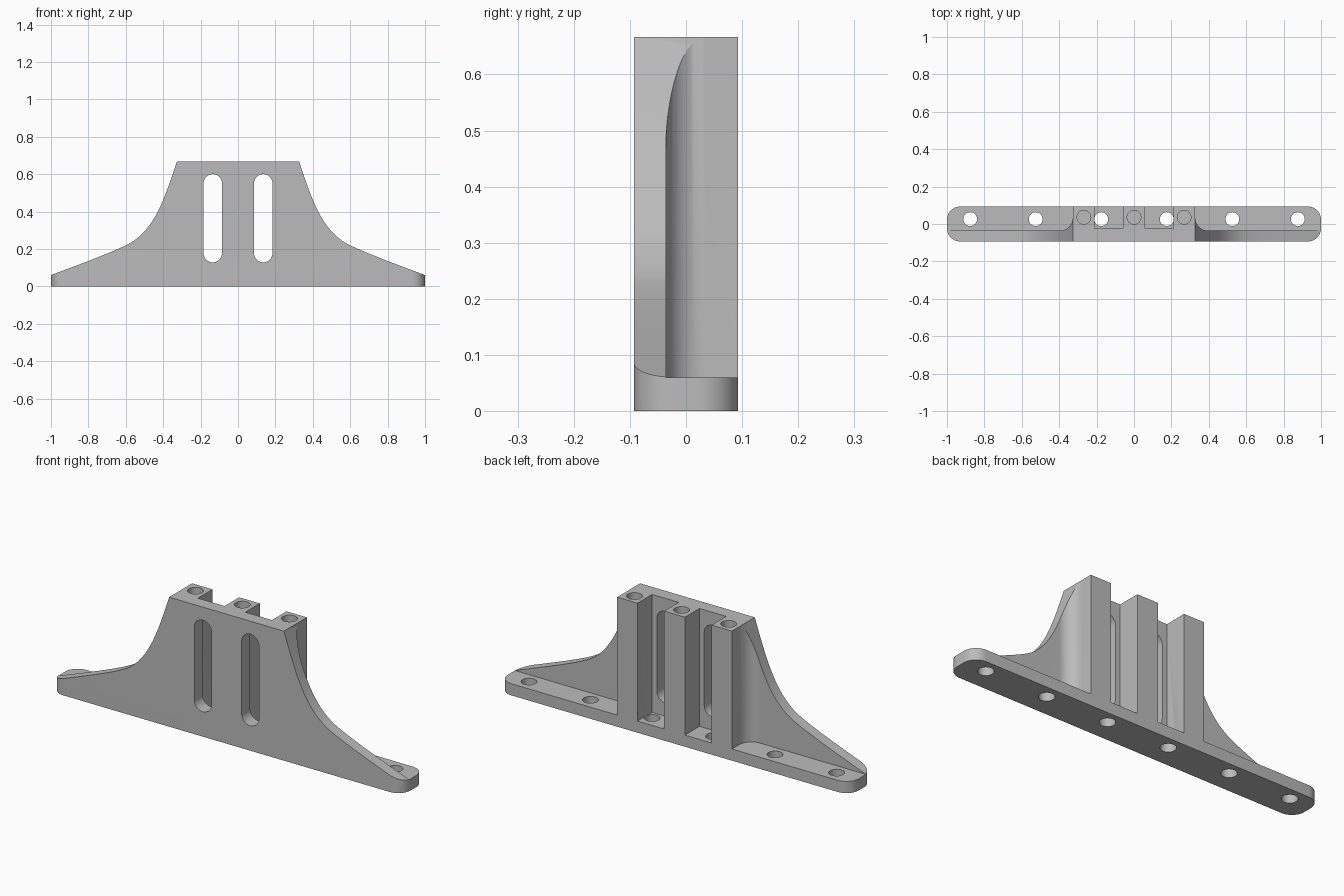
import bpy, bmesh, math
from mathutils import Vector
from mathutils.geometry import interpolate_bezier

if "Cube" in bpy.data.objects:
    bpy.data.objects.remove(bpy.data.objects["Cube"], do_unlink=True)

TOP, HALF_DEPTH, FLOOR = 0.667, 0.093, 0.06
COLUMN_X, WALL_Y, FILLET = 0.327, -0.036, 0.07

grey = bpy.data.materials.new("plain grey")
grey.use_nodes = True
grey.diffuse_color = (0.5, 0.5, 0.5, 1)
grey.node_tree.nodes["Principled BSDF"].inputs["Base Color"].default_value = grey.diffuse_color


def prism(name, outline, low, high, upright=True):
    """Extrude an outline along z, or along y when it is a front outline."""
    bm = bmesh.new()
    place = (lambda a, b: (a, b, low)) if upright else (lambda a, b: (a, low, b))
    face = bm.faces.new([bm.verts.new(place(*p)) for p in outline])
    new = bmesh.ops.extrude_face_region(bm, geom=[face])["geom"]
    step = Vector((0, 0, high - low)) if upright else Vector((0, high - low, 0))
    bmesh.ops.translate(bm, vec=step, verts=[v for v in new if isinstance(v, bmesh.types.BMVert)])
    bmesh.ops.recalc_face_normals(bm, faces=bm.faces)
    mesh = bpy.data.meshes.new(name)
    bm.to_mesh(mesh)
    bm.free()
    mesh.materials.append(grey)
    obj = bpy.data.objects.new(name, mesh)
    bpy.context.collection.objects.link(obj)
    return obj


def arc(cx, cy, r, start, end, steps=12):
    angles = [math.radians(start + (end - start) * i / steps) for i in range(steps + 1)]
    return [(cx + r * math.cos(a), cy + r * math.sin(a)) for a in angles]


def box(x0, x1, y0, y1):
    return [(x0, y0), (x1, y0), (x1, y1), (x0, y1)]


def combine(target, cutter, operation="DIFFERENCE"):
    mod = target.modifiers.new(operation, "BOOLEAN")
    mod.object, mod.operation, mod.solver = cutter, operation, "EXACT"
    bpy.context.view_layer.objects.active = target
    bpy.ops.object.modifier_apply(modifier=mod.name)
    bpy.data.objects.remove(cutter, do_unlink=True)


# Rounded footprint, full height
r = 0.07
cx, cy = 1 - r, HALF_DEPTH - r
footprint = (arc(cx, cy, r, 0, 90) + arc(-cx, cy, r, 90, 180)
             + arc(-cx, -cy, r, 180, 270) + arc(cx, -cy, r, 270, 360))
bracket = prism("mounting_bracket", footprint, 0, TOP + 0.1)

# Flared front outline
upper = [(COLUMN_X, TOP), (0.395, 0.46), (0.445, 0.32), (0.56, 0.242)]
lower = [(0.56, 0.242), (0.62, 0.202), (0.80, 0.135), (1, 0.0605)]
flare = []
for curve in (upper, lower):
    pts = interpolate_bezier(*[Vector((x, z, 0)) for x, z in curve], 20)
    flare += [(p.x, p.y) for p in pts][1 if flare else 0:]
flare += [(1.1, 0.0605), (1.1, -0.1)]
outline = flare + [(-x, z) for x, z in reversed(flare)]
combine(bracket, prism("flare", outline, -0.3, 0.3, upright=False), "INTERSECT")

for side in (-1, 1):
    # Open pocket above the foot, filleted into the wall
    pocket = ([(1.2, 0.3), (COLUMN_X, 0.3)]
              + arc(COLUMN_X + FILLET, WALL_Y + FILLET, FILLET, 180, 270, 16)
              + [(1.2, WALL_Y)])
    combine(bracket, prism("pocket", [(side * x, y) for x, y in pocket], FLOOR, 1))

    # Channel at the back and slot through the wall
    mid = side * 0.135
    combine(bracket, prism("channel", box(mid - 0.076, mid + 0.076, -0.025, 0.3), FLOOR, 1))
    slot_r = 0.049
    slot = arc(mid, 0.6 - slot_r, slot_r, 0, 180, 20) + arc(mid, 0.128 + slot_r, slot_r, 180, 360, 20)
    combine(bracket, prism("slot", slot, -0.3, 0.0, upright=False))

# Screw holes through the foot
for i in range(6):
    hole = arc(-0.876 + i * 0.3504, 0.026, 0.037, 0, 360, 32)[:-1]
    combine(bracket, prism("foot_hole", hole, -0.1, 0.1))

# Blind holes in the column tops
for x in (-0.268, 0, 0.268):
    hole = arc(x, 0.036, 0.037, 0, 360, 32)[:-1]
    combine(bracket, prism("column_hole", hole, TOP - 0.25, 1))

bpy.ops.object.select_all(action="DESELECT")
bracket.select_set(True)
bpy.context.view_layer.objects.active = bracket
bpy.ops.object.shade_smooth_by_angle(angle=math.radians(25))
